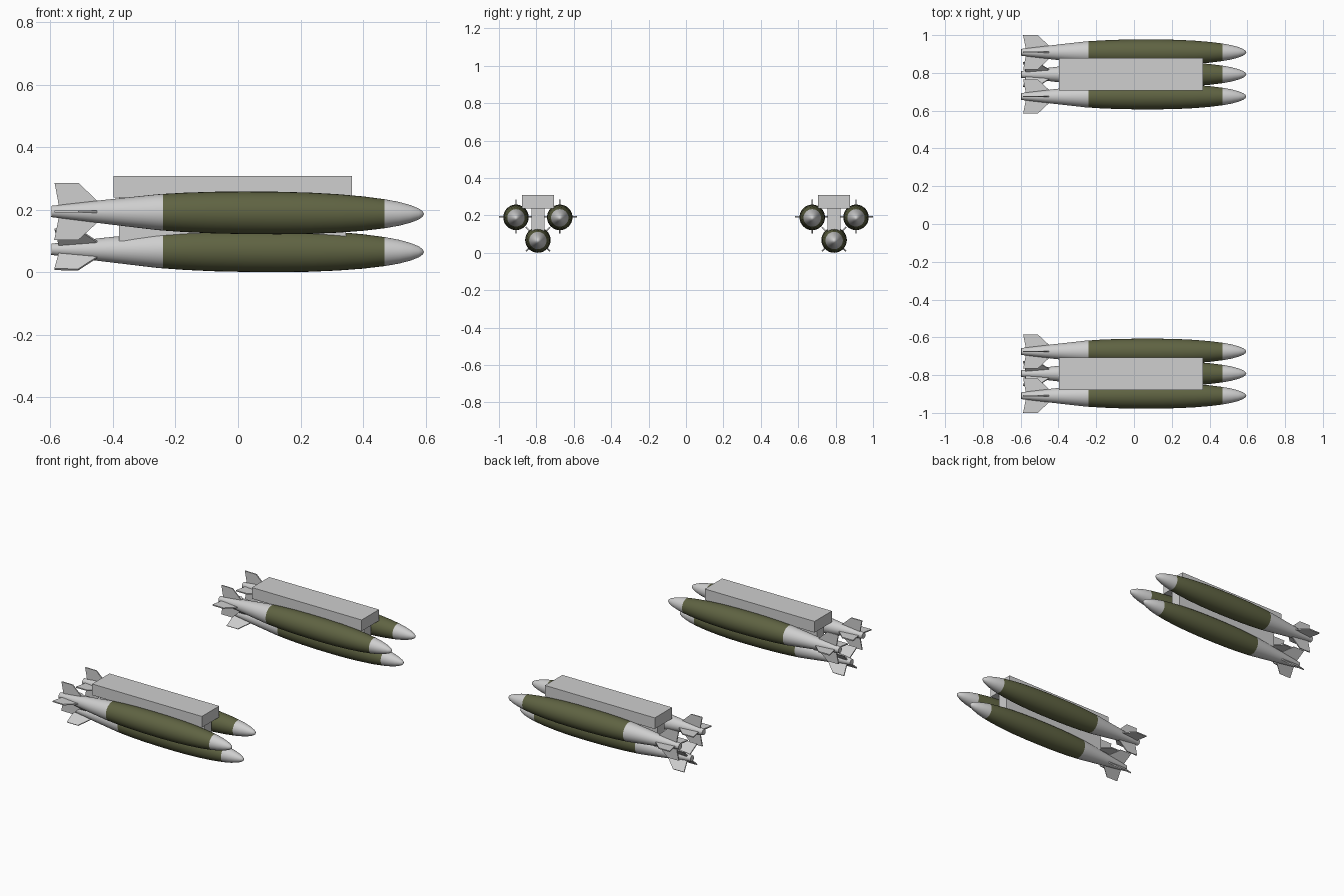
import bpy, bmesh, math
from mathutils import Matrix, Vector

if "Cube" in bpy.data.objects:
    bpy.data.objects.remove(bpy.data.objects["Cube"])


def material(name, rgb):
    m = bpy.data.materials.new(name)
    m.diffuse_color = (*rgb, 1)
    m.use_nodes = True
    m.node_tree.nodes["Principled BSDF"].inputs["Base Color"].default_value = m.diffuse_color
    return m


GREY = material("light_grey", (0.62, 0.62, 0.62))
GREEN = material("olive_green", (0.115, 0.125, 0.055))

SEG = 32
GREEN_BACK, GREEN_FRONT = -0.24, 0.468
# body profile: x position, radius
PROFILE = [(-0.597, 0.018), (-0.42, 0.039), (-0.26, 0.057), (GREEN_BACK, 0.0585),
           (-0.17, 0.063), (-0.08, 0.0665), (0.02, 0.068), (0.13, 0.068),
           (0.23, 0.066), (0.32, 0.0615), (0.40, 0.055), (GREEN_FRONT, 0.0465),
           (0.515, 0.038), (0.552, 0.028), (0.578, 0.0175), (0.590, 0.009)]
NOSE_TIP = 0.595
# fin outline: x position, distance from the axis
FIN = [(-0.572, 0.008), (-0.576, 0.035), (-0.587, 0.091), (-0.51, 0.091),
       (-0.45, 0.035), (-0.45, 0.008)]


def finish(bm, name, mats):
    bmesh.ops.recalc_face_normals(bm, faces=bm.faces)
    me = bpy.data.meshes.new(name)
    bm.to_mesh(me)
    bm.free()
    ob = bpy.data.objects.new(name, me)
    bpy.context.collection.objects.link(ob)
    for m in mats:
        me.materials.append(m)
    return ob


def add_box(name, x, y, z):
    bm = bmesh.new()
    bmesh.ops.create_cube(bm, size=1)
    for v in bm.verts:
        v.co = Vector([a[0] + (c + 0.5) * (a[1] - a[0]) for a, c in zip((x, y, z), v.co)])
    return finish(bm, name, [GREY])


def add_body(name):
    # lathe the profile round the x axis
    bm = bmesh.new()
    rings = []
    for x, r in PROFILE:
        rings.append([bm.verts.new((x, r * math.cos(t), r * math.sin(t)))
                      for t in (2 * math.pi * i / SEG for i in range(SEG))])
    for a, b in zip(rings, rings[1:]):
        for i in range(SEG):
            j = (i + 1) % SEG
            bm.faces.new((a[i], a[j], b[j], b[i]))
    tip = bm.verts.new((NOSE_TIP, 0, 0))
    for i in range(SEG):
        bm.faces.new((rings[-1][i], rings[-1][(i + 1) % SEG], tip))
    bm.faces.new(rings[0])
    # green middle band
    for f in bm.faces:
        f.material_index = int(GREEN_BACK < f.calc_center_median().x < GREEN_FRONT)
    ob = finish(bm, name, [GREY, GREEN])
    bpy.ops.object.select_all(action='DESELECT')
    ob.select_set(True)
    bpy.context.view_layer.objects.active = ob
    bpy.ops.object.shade_smooth_by_angle(angle=math.radians(35))
    return ob


def add_fins(name, turn):
    # four thin plates round the tail
    bm = bmesh.new()
    for k in range(4):
        rot = Matrix.Rotation(turn + k * math.pi / 2, 3, 'X')
        sides = [[bm.verts.new(rot @ Vector((x, s * 0.0035, r))) for x, r in FIN]
                 for s in (-1, 1)]
        bm.faces.new(sides[0])
        bm.faces.new(sides[1][::-1])
        n = len(FIN)
        for i in range(n):
            j = (i + 1) % n
            bm.faces.new((sides[0][i], sides[0][j], sides[1][j], sides[1][i]))
    return finish(bm, name, [GREY])


PITCH = Matrix.Rotation(math.radians(0.4), 4, 'Y')  # slightly nose down

for side, cy in (("left", 0.792), ("right", -0.792)):
    # rack: wide top beam and narrow hanging web
    add_box(f"{side}_rack_beam", (-0.398, 0.364), (cy - 0.086, cy + 0.086), (0.238, 0.308))
    add_box(f"{side}_rack_web", (-0.38, 0.345), (cy - 0.035, cy + 0.035), (0.10, 0.24))
    # two upper stores with upright fins, one lower store with diagonal fins
    for pos, dy, z, turn in (("outer_a", 0.117, 0.19, 0), ("outer_b", -0.117, 0.19, 0),
                             ("lower", 0, 0.069, math.pi / 4)):
        place = Matrix.Translation((0, cy + dy, z)) @ PITCH
        add_body(f"{side}_{pos}_body").matrix_world = place
        add_fins(f"{side}_{pos}_fins", turn).matrix_world = place
